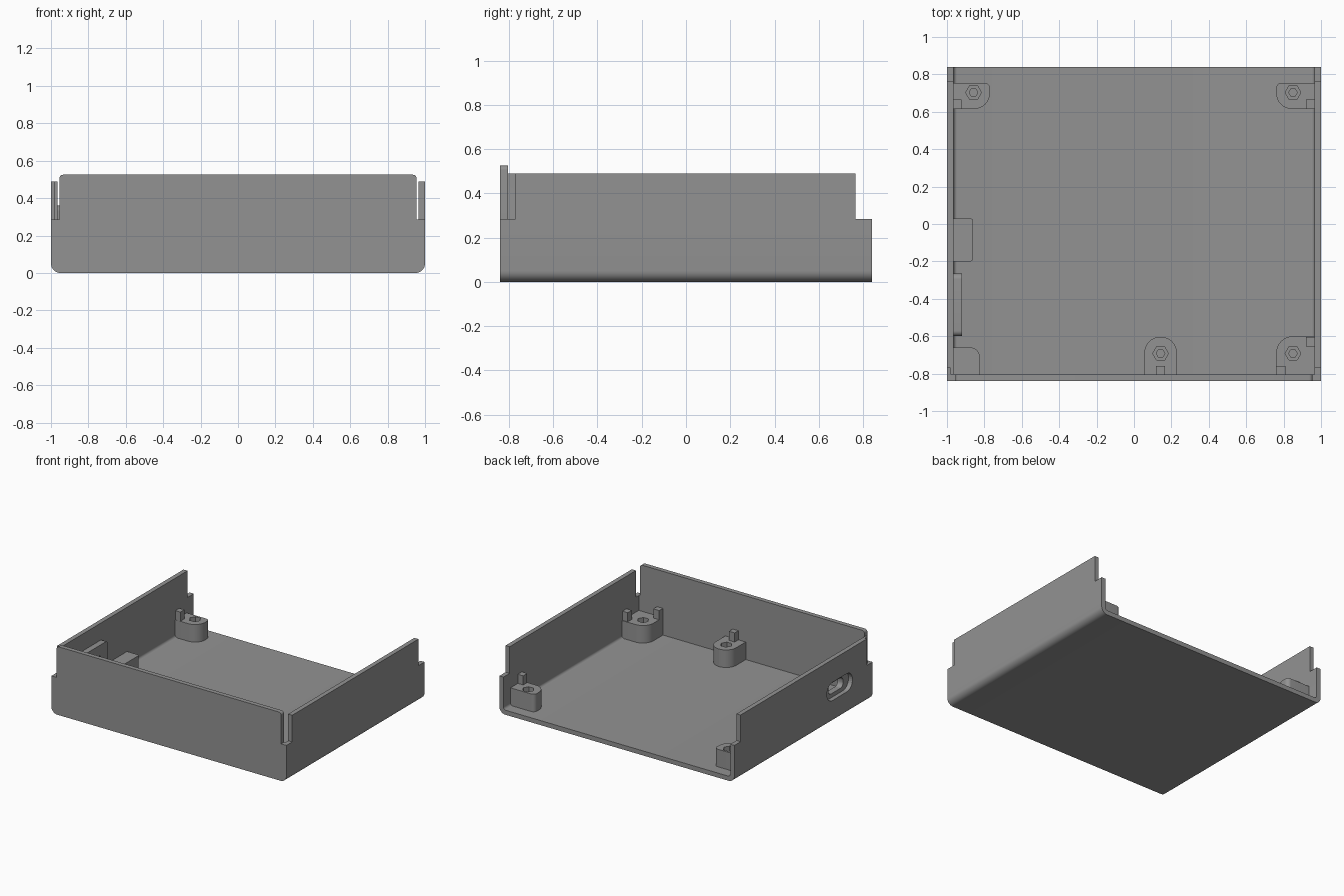
import bpy, bmesh, math
from mathutils import Vector

if "Cube" in bpy.data.objects:
    bpy.data.objects.remove(bpy.data.objects["Cube"])

gray = bpy.data.materials.new("mid gray")
gray.diffuse_color = (0.29, 0.29, 0.29, 1)
gray.use_nodes = True
gray.node_tree.nodes["Principled BSDF"].inputs["Base Color"].default_value = gray.diffuse_color


def rounded(corners, steps=8):
    """Polygon outline from (u, v, radius) corners, counter-clockwise."""
    out = []
    n = len(corners)
    for i, (u, v, r) in enumerate(corners):
        p = Vector((u, v))
        if r == 0:
            out.append(p)
            continue
        a = (Vector(corners[i - 1][:2]) - p).normalized()
        b = (Vector(corners[(i + 1) % n][:2]) - p).normalized()
        t = r / math.tan(a.angle(b) / 2)
        c = p + (a + b).normalized() * r / math.sin(a.angle(b) / 2)
        s, e = p + a * t - c, p + b * t - c
        total = s.angle(e)
        for k in range(steps + 1):
            f = total * k / steps
            out.append(c + (s * math.sin(total - f) + e * math.sin(f)) / math.sin(total))
    return out


def prism(name, outline, axis, lo, hi):
    """Extrude an outline along an axis: z uses (x, y), y uses (x, z), x uses (y, z)."""
    place = {"z": lambda p, h: (p[0], p[1], h),
             "y": lambda p, h: (p[0], h, p[1]),
             "x": lambda p, h: (h, p[0], p[1])}[axis]
    bm = bmesh.new()
    a = [bm.verts.new(place(p, lo)) for p in outline]
    b = [bm.verts.new(place(p, hi)) for p in outline]
    bm.faces.new(a)
    bm.faces.new(b)
    for i in range(len(a)):
        j = (i + 1) % len(a)
        bm.faces.new((a[i], a[j], b[j], b[i]))
    bmesh.ops.recalc_face_normals(bm, faces=bm.faces)
    me = bpy.data.meshes.new(name)
    bm.to_mesh(me)
    bm.free()
    ob = bpy.data.objects.new(name, me)
    bpy.context.collection.objects.link(ob)
    me.materials.append(gray)
    return ob


def rect(u0, u1, v0, v1, r=0):
    return rounded([(u0, v0, r), (u1, v0, r), (u1, v1, r), (u0, v1, r)])


def cut(ob, cutters):
    for c in cutters:
        m = ob.modifiers.new("cut", "BOOLEAN")
        m.object, m.operation, m.solver = c, "DIFFERENCE", "EXACT"
        c.hide_render = True
        c.hide_viewport = True


def smooth(ob):
    bpy.ops.object.select_all(action="DESELECT")
    ob.select_set(True)
    bpy.context.view_layer.objects.active = ob
    bpy.ops.object.shade_smooth_by_angle(angle=math.radians(30))


W, D, T = 1.0, 0.84, 0.035
LOW, HIGH = 0.285, 0.49
IN, FRONT = W - T, -D + T

# Floor and side walls as one channel with rounded lower edges
channel = prism("tray_channel", rounded([
    (-W, 0, .05), (W, 0, .05), (W, HIGH, 0), (IN, HIGH, 0), (IN, T, .02),
    (-IN, T, .02), (-IN, HIGH, 0), (-W, HIGH, 0)]), "y", FRONT, D)
smooth(channel)

# Front panel with a raised middle between two shoulders
panel = prism("front_panel", rounded([
    (-W, 0, .05), (W, 0, .05), (W, LOW, 0), (.955, LOW, 0), (.955, .525, .02),
    (-.955, .525, .02), (-.955, LOW, 0), (-W, LOW, 0)]), "y", -D, FRONT)
smooth(panel)

# Corner notches, and the port opening with its outer recess
notch_back = prism("notch_back_cutter", rect(-1.2, 1.2, .765, 1), "z", LOW, 1)
notch_right = prism("notch_right_cutter", rect(.9, 1.2, -1, -.77), "z", LOW, 1)
notch_left = prism("notch_left_cutter", rect(-1.2, -.982, -1, -.77), "z", LOW, 1)
recess = prism("port_recess_cutter", rect(-.595, -.285, .175, .315, .068), "x", -1.2, -.95)
slot = prism("port_slot_cutter", rect(-.53, -.35, .205, .285, .035), "x", -1.3, -.8)
cut(channel, [notch_back, notch_right, notch_left, recess])

# Thickened pad behind the port
pad = prism("port_pad", rect(-.6, -.265, .13, .36, .03), "x", -.966, -.92)
cut(pad, [slot])
smooth(pad)

# Screw bosses: outline corners, then the screw position
TOP = 0.17
bosses = {
    "front_right": ([(.76, FRONT, 0), (IN, FRONT, 0), (IN, -.6, 0), (.76, -.6, .09)], (.85, -.692)),
    "front_middle": ([(.055, FRONT, 0), (.23, FRONT, 0), (.23, -.603, .087), (.055, -.603, .087)], (.142, -.692)),
    "back_right": ([(.76, .615, .085), (IN, .615, 0), (IN, .755, 0), (.76, .755, .03)], (.85, .703)),
    "back_left": ([(-IN, .615, 0), (-.77, .615, .085), (-.77, .755, .03), (-IN, .755, 0)], (-.858, .703)),
}
for place, (outline, (cx, cy)) in bosses.items():
    boss = prism(place + "_boss", rounded(outline), "z", T - .01, TOP)
    holes = []
    for label, r, depth in (("nut", .042, .05), ("screw", .023, .12)):
        hexagon = [(cx + r * math.cos(k * math.pi / 3), cy + r * math.sin(k * math.pi / 3))
                   for k in range(6)]
        holes.append(prism(f"{place}_{label}_cutter", hexagon, "z", TOP - depth, TOP + .1))
    cut(boss, holes)
    smooth(boss)

# Locating pins standing on the bosses
pins = {"front_right_a": (.76, .81, FRONT, -.76), "front_right_b": (.92, IN, -.655, -.605),
        "front_middle": (.118, .166, FRONT, -.76), "back_right": (.92, IN, .616, .665),
        "back_left": (-IN, -.922, .616, .665)}
for place, r in pins.items():
    prism(place + "_pin", rect(*r), "z", TOP - .01, .24)

# Plain corner support and side block
smooth(prism("front_left_support", rounded([
    (-IN, FRONT, 0), (-.825, FRONT, 0), (-.825, -.66, .05), (-IN, -.66, 0)]), "z", T - .01, TOP))
smooth(prism("side_block", rounded([
    (-IN, -.2, 0), (-.86, -.2, .015), (-.86, .03, .015), (-IN, .03, 0)]), "z", T - .01, .15))
